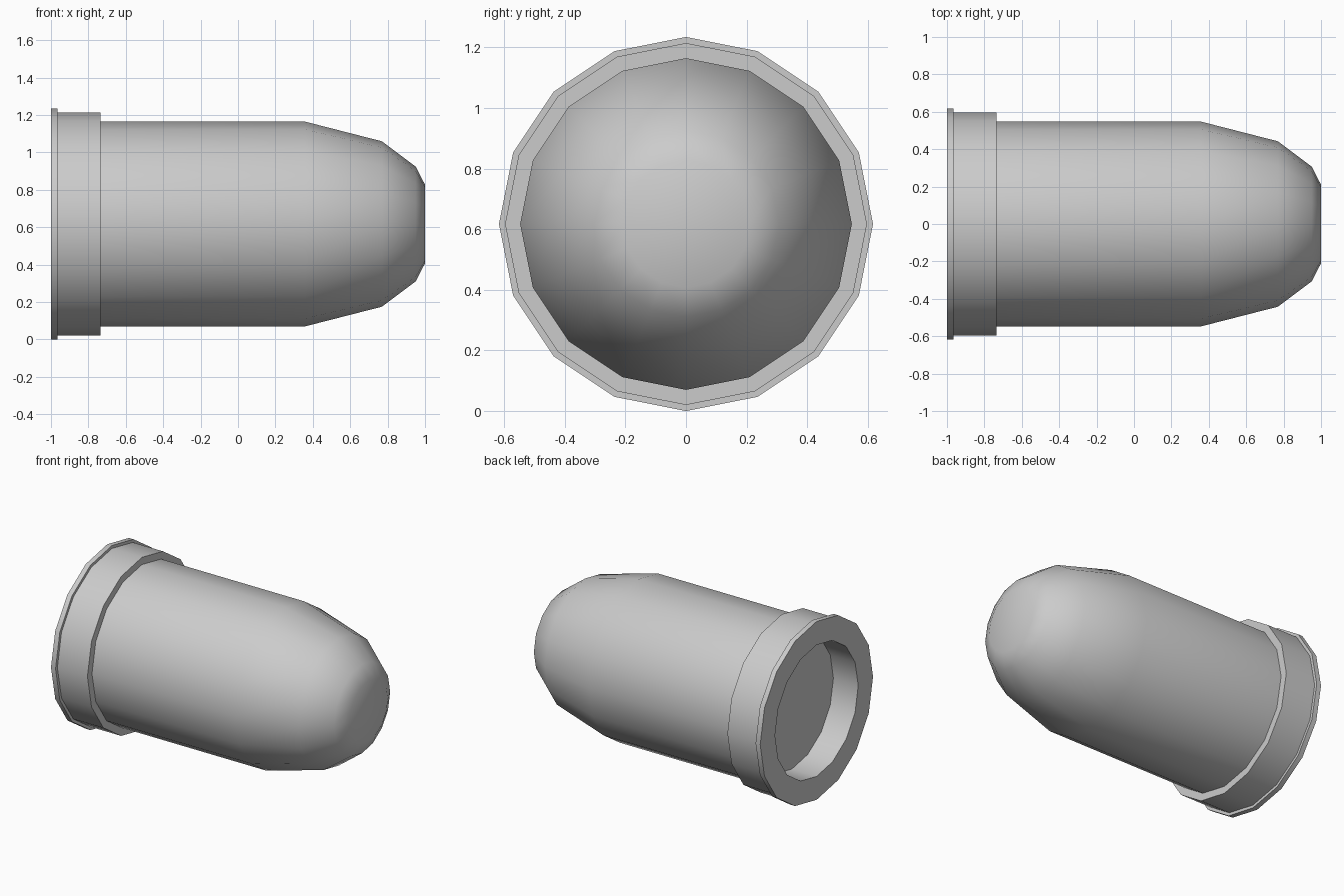
import bpy
import bmesh
from math import sin, cos, tau, radians

cube = bpy.data.objects.get("Cube")
if cube:
    bpy.data.objects.remove(cube, do_unlink=True)

SIDES = 16
AXIS_Z = 0.617

# Single material
grey = bpy.data.materials.new("light grey")
grey.use_nodes = True
colour = (0.6, 0.6, 0.6, 1)
grey.diffuse_color = colour
grey.node_tree.nodes["Principled BSDF"].inputs["Base Color"].default_value = colour

# Profile (x, radius): recess floor, rim, flange, collar, barrel, rounded nose
profile = [(-0.81, 0.455), (-1, 0.455), (-1, 0.617), (-0.965, 0.617),
           (-0.965, 0.597), (-0.735, 0.597), (-0.735, 0.547), (0.36, 0.547),
           (0.77, 0.442), (0.95, 0.307), (1, 0.21)]


def lathe(name, points):
    """Turn a profile around the x axis and cap both ends."""
    bm = bmesh.new()
    rings = [[bm.verts.new((x, r * sin(tau * i / SIDES), AXIS_Z + r * cos(tau * i / SIDES)))
              for i in range(SIDES)] for x, r in points]
    for a, b in zip(rings, rings[1:]):
        for i in range(SIDES):
            j = (i + 1) % SIDES
            bm.faces.new((a[i], a[j], b[j], b[i]))
    bm.faces.new(rings[0])
    bm.faces.new(rings[-1])
    bmesh.ops.recalc_face_normals(bm, faces=bm.faces)
    mesh = bpy.data.meshes.new(name)
    bm.to_mesh(mesh)
    bm.free()
    mesh.materials.append(grey)
    obj = bpy.data.objects.new(name, mesh)
    bpy.context.collection.objects.link(obj)
    return obj


# Rounded capsule with a stepped collar and recessed base
capsule = lathe("collared_capsule", profile)
bpy.ops.object.select_all(action="DESELECT")
capsule.select_set(True)
bpy.context.view_layer.objects.active = capsule
bpy.ops.object.shade_smooth_by_angle(angle=radians(30))
